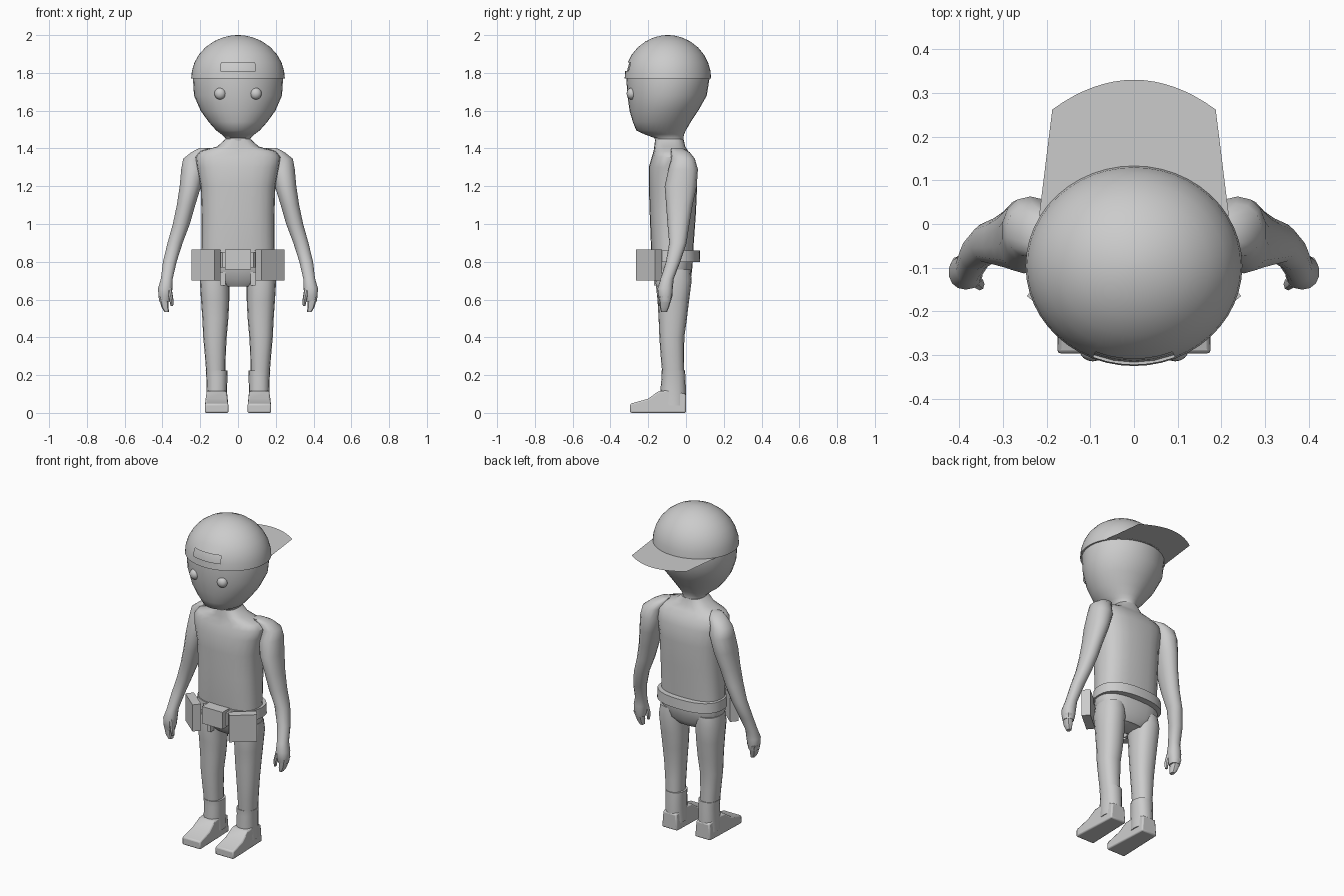
import bpy, bmesh, math
from mathutils import Matrix

if "Cube" in bpy.data.objects:
    bpy.data.objects.remove(bpy.data.objects["Cube"], do_unlink=True)

GREY = (0.6, 0.6, 0.6, 1.0)
grey = bpy.data.materials.new("plain grey")
grey.use_nodes = True
grey.diffuse_color = GREY
grey.node_tree.nodes["Principled BSDF"].inputs["Base Color"].default_value = GREY


def finish(name, bm, angle=40):
    """Turn a bmesh into a named object, smooth except at sharp edges."""
    bmesh.ops.recalc_face_normals(bm, faces=bm.faces)
    mesh = bpy.data.meshes.new(name)
    bm.to_mesh(mesh)
    bm.free()
    mesh.materials.append(grey)
    mesh.shade_smooth()
    mesh.set_sharp_from_angle(angle=math.radians(angle))
    obj = bpy.data.objects.new(name, mesh)
    bpy.context.collection.objects.link(obj)
    return obj


def loft(name, rings, sides=16, power=2.0, side=1, angle=40, hole=None):
    """Skin horizontal ovals (z, centre x, centre y, radius x, radius y)."""
    bm = bmesh.new()
    loops = []
    for z, cx, cy, rx, ry in rings:
        loop = []
        for i in range(sides):
            a = math.tau * i / sides - math.pi / 2
            c, s = math.cos(a), math.sin(a)
            px = math.copysign(abs(c) ** (2 / power), c)
            py = math.copysign(abs(s) ** (2 / power), s)
            loop.append(bm.verts.new((side * (cx + rx * px), cy + ry * py, z)))
        loops.append(loop)
    for low, high in zip(loops, loops[1:]):
        for i in range(sides):
            j = (i + 1) % sides
            bm.faces.new((low[i], low[j], high[j], high[i]))
    bm.faces.new(loops[0])
    bm.faces.new(loops[-1])
    if hole:
        cut = [f for f in bm.faces if hole(f.calc_center_median())]
        bmesh.ops.delete(bm, geom=cut, context="FACES")
    return finish(name, bm, angle)


def box(name, size, centre, turn=0):
    bm = bmesh.new()
    bmesh.ops.create_cube(bm, size=1)
    bm.transform(Matrix.Translation(centre) @ Matrix.Rotation(turn, 4, "Z")
                 @ Matrix.Diagonal((*size, 1)))
    return finish(name, bm)


def dome(scale):
    """Rings of the half-ball shared by the skull and the cap."""
    rings = []
    for s in (0, .174, .37, .55, .72, .86, .95, .99, .9995):
        c = math.sqrt(1 - s * s) * scale
        rings.append((1.77 + .23 * s * scale, 0, -.096, .248 * c, .229 * c))
    return rings


# Head with its tapered jaw, narrowing to the neck
loft("head", [
    (1.42, 0, -.088, .066, .074), (1.455, 0, -.09, .066, .076),
    (1.475, 0, -.115, .088, .105), (1.495, 0, -.132, .115, .131),
    (1.54, 0, -.128, .155, .153), (1.60, 0, -.117, .198, .182),
    (1.68, 0, -.1, .233, .21)] + dome(.962), sides=32, angle=60)

# Cap shell with an open window at the front
loft("cap", dome(1), sides=48, angle=50,
     hole=lambda p: abs(p.x) < .092 and p.y < -.2 and 1.812 < p.z < 1.853)

# Flat brim pointing backwards
bm = bmesh.new()
arc = [(.187 * t, .33 - .068 * t * t) for t in [1 - i / 8 for i in range(17)]]
outline = [(.217, .02)] + arc + [(-.217, .02)]
bm.faces.new([bm.verts.new((x, y, 1.771)) for x, y in outline])
finish("cap_brim", bm)

# Torso and hips
loft("torso", [
    (.67, 0, -.065, .09, .06), (.71, 0, -.066, .17, .092),
    (.78, 0, -.07, .2, .105), (.87, 0, -.073, .193, .112),
    (1.05, 0, -.07, .193, .122), (1.2, 0, -.069, .198, .128),
    (1.30, 0, -.07, .218, .127), (1.355, 0, -.073, .225, .108),
    (1.385, 0, -.08, .2, .092), (1.41, 0, -.086, .11, .082),
    (1.45, 0, -.088, .066, .075)], sides=24, power=2.6)

# Belt and front pouches
loft("belt", [(.80, 0, -.06, .21, .135), (.86, 0, -.06, .207, .133)],
     sides=32, power=2.4)
box("centre_pouch", (.14, .09, .105), (0, -.207, .8125))
loft("pouch_backing", [(.77, 0, -.19, .105, .035), (.85, 0, -.19, .105, .035)],
     sides=8, power=3)

for side, label in ((1, "left"), (-1, "right")):
    # Eye
    bm = bmesh.new()
    bmesh.ops.create_uvsphere(bm, u_segments=16, v_segments=10, radius=.031)
    bm.transform(Matrix.Translation((side * .094, -.288, 1.69))
                 @ Matrix.Diagonal((1, .85, 1, 1)))
    finish(label + "_eye", bm)

    # Angled hip pouch
    box(label + "_pouch", (.157, .05, .165), (side * .169, -.196, .7825),
        side * math.radians(40))

    # Small strap end hanging beside the centre pouch
    box(label + "_strap_end", (.025, .03, .07), (side * .08, -.155, .71))

    # Arm from shoulder to wrist and palm
    loft(label + "_arm", [
        (.59, .388, -.11, .03, .03), (.62, .387, -.11, .035, .038),
        (.66, .385, -.11, .039, .04), (.71, .377, -.1, .032, .035),
        (.80, .361, -.068, .037, .038), (.90, .333, -.043, .041, .046),
        (1.0, .3, -.04, .046, .058), (1.1, .275, -.035, .05, .07),
        (1.2, .252, -.028, .058, .085), (1.29, .237, -.015, .065, .078),
        (1.345, .232, -.015, .06, .062), (1.38, .2, -.03, .048, .05),
        (1.402, .175, -.05, .03, .03)], sides=14, power=2.2, side=side, angle=60)

    # Curled fingers and thumb
    loft(label + "_fingers", [
        (.535, .378, -.116, .012, .016), (.56, .386, -.114, .02, .024),
        (.62, .395, -.108, .027, .036)], sides=10, power=2.6, side=side)
    loft(label + "_thumb", [
        (.565, .35, -.135, .007, .009), (.60, .353, -.138, .011, .014),
        (.66, .366, -.128, .015, .017)], sides=8, side=side)

    # Leg
    loft(label + "_leg", [
        (.20, .117, -.067, .05, .058), (.30, .12, -.072, .055, .062),
        (.40, .122, -.075, .062, .066), (.50, .12, -.07, .069, .075),
        (.60, .121, -.067, .075, .084), (.70, .124, -.066, .078, .096),
        (.76, .12, -.066, .074, .09)], sides=16, power=2.3, side=side)

    # Boot shaft
    loft(label + "_boot", [
        (.04, .112, -.065, .058, .065), (.12, .112, -.068, .054, .068),
        (.19, .112, -.066, .056, .063), (.225, .113, -.068, .058, .063)],
        sides=16, power=2.3, side=side)

    # Foot, a side profile given width, narrower towards its top and heel
    profile = [(0, 0), (-.296, 0), (-.296, .048), (-.2, .075),
               (-.145, .115), (-.08, .12), (0, .1)]
    bm = bmesh.new()
    walls = []
    for edge in (-1, 1):
        wall = []
        for y, z in profile:
            half = .063 - .14 * max(0, z - .04) - (.01 if y > -.05 else 0)
            wall.append(bm.verts.new((side * .113 + edge * half, y, z)))
        walls.append(wall)
        bm.faces.new(wall)
    for i in range(len(profile)):
        j = (i + 1) % len(profile)
        bm.faces.new((walls[0][i], walls[0][j], walls[1][j], walls[1][i]))
    foot = finish(label + "_foot", bm)
    bevel = foot.modifiers.new("soft edges", "BEVEL")
    bevel.width = .008
    bevel.segments = 2
    bevel.limit_method = "ANGLE"
